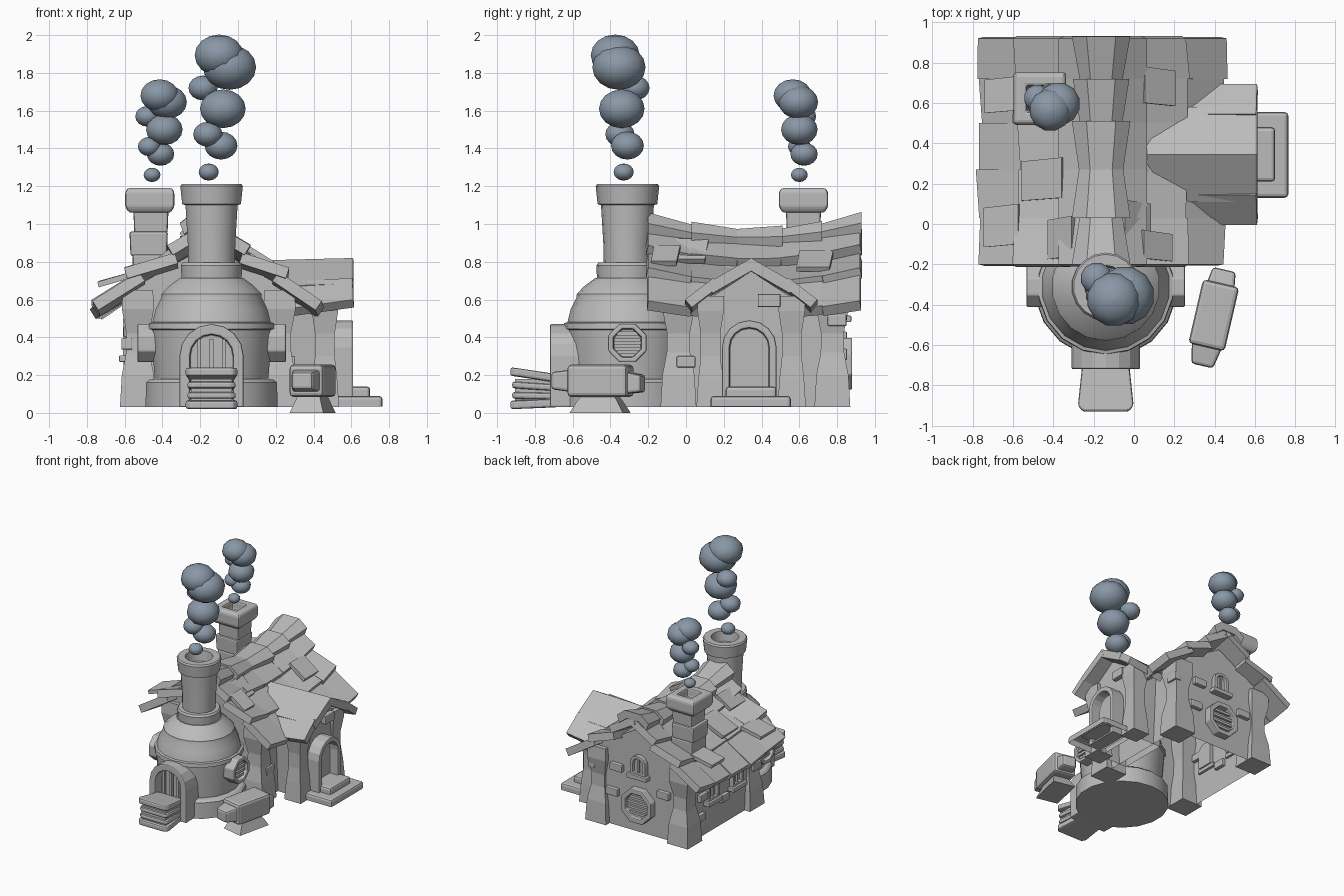
import bpy, bmesh, math, random
from mathutils import Vector, Matrix

if "Cube" in bpy.data.objects:
    bpy.data.objects.remove(bpy.data.objects["Cube"])

random.seed(4)
CX = -0.155  # ridge line of the house


def material(name, col):
    m = bpy.data.materials.new(name)
    m.diffuse_color = (*col, 1)
    m.use_nodes = True
    m.node_tree.nodes["Principled BSDF"].inputs["Base Color"].default_value = m.diffuse_color
    return m


STONE = material("stone grey", (0.50, 0.50, 0.50))
SMOKE = material("smoke blue grey", (0.25, 0.31, 0.38))


def make(name, verts, faces, bevel=0, smooth=None, mat=STONE, mtx=None, hollow=False):
    me = bpy.data.meshes.new(name)
    me.from_pydata([tuple(v) for v in verts], [], faces)
    bm = bmesh.new()
    bm.from_mesh(me)
    bmesh.ops.recalc_face_normals(bm, faces=bm.faces)
    if hollow:  # leave the underside open
        bmesh.ops.delete(bm, geom=[f for f in bm.faces if f.normal.z < -.9], context='FACES')
    bm.to_mesh(me)
    bm.free()
    me.materials.append(mat)
    ob = bpy.data.objects.new(name, me)
    bpy.context.collection.objects.link(ob)
    if mtx:
        ob.matrix_world = mtx
    if bevel:
        b = ob.modifiers.new("bevel", 'BEVEL')
        b.width, b.segments, b.limit_method = bevel, 2, 'ANGLE'
    if smooth:
        bpy.ops.object.select_all(action='DESELECT')
        ob.select_set(True)
        bpy.context.view_layer.objects.active = ob
        bpy.ops.object.shade_smooth_by_angle(angle=math.radians(smooth))
    return ob


def loft(name, rings, **kw):
    n, k = len(rings[0]), len(rings)
    faces = [(i * n + j, i * n + (j + 1) % n, (i + 1) * n + (j + 1) % n, (i + 1) * n + j)
             for i in range(k - 1) for j in range(n)]
    faces += [tuple(range(n)), tuple(range((k - 1) * n, k * n))]
    return make(name, [p for r in rings for p in r], faces, **kw)


def tower(name, c, prof, n=4, **kw):
    """Stack of n-sided rings given as (radius, z); four sides means squares."""
    f = math.sqrt(2) if n == 4 else 1
    return loft(name, [[(c[0] + r * f * math.cos(2 * math.pi * (j + .5) / n),
                         c[1] + r * f * math.sin(2 * math.pi * (j + .5) / n), z)
                        for j in range(n)] for r, z in prof], **kw)


def box(name, lo, hi, bevel=0.0, mtx=None, **kw):
    q = lambda z: [(lo[0], lo[1], z), (hi[0], lo[1], z), (hi[0], hi[1], z), (lo[0], hi[1], z)]
    return loft(name, [q(lo[2]), q(hi[2])], bevel=bevel, mtx=mtx, **kw)


def slab(name, a0, a1, b1, b0, t):
    """Plank whose top is the given quad, thickened downwards."""
    top = [Vector(p) for p in (a0, a1, b1, b0)]
    n = (top[2] - top[0]).cross(top[3] - top[1]).normalized()
    if n.z < 0:
        n = -n
    return loft(name, [top, [p - n * t for p in top]])


def place(x, y, z, facing):
    return Matrix.Translation((x, y, z)) @ Matrix.Rotation(math.radians(facing), 4, 'Z')


def ring(name, outer, inner, depth, mtx, back=0.0, bevel=0.008):
    """Frame facing local -y with a recessed panel."""
    pts = lambda o, y: [(u, y, v) for u, v in o]
    recess = -max(0.008, depth * 0.3)
    loft(name, [pts(outer, back), pts(outer, -depth), pts(inner, -depth), pts(inner, recess)],
         bevel=bevel, mtx=mtx)


def arch(w, h, inset=0.0, base=0.0):
    r = w / 2 - inset
    zc = h - w / 2
    return [(-r, base)] + [(-r * math.cos(math.pi * i / 8), zc + r * math.sin(math.pi * i / 8))
                           for i in range(9)] + [(r, base)]


def round_window(name, mtx, r):
    o = [(math.cos(math.pi * (i + .5) / 4), math.sin(math.pi * (i + .5) / 4)) for i in range(8)]
    ring(name, [(u * r, v * r) for u, v in o], [(u * r * .72, v * r * .72) for u, v in o], 0.055, mtx, 0.05)
    for i in range(4):
        z = r * (-0.45 + 0.3 * i)
        w = r * (0.5 if i in (0, 3) else 0.64)
        box(name + "_slat", (-w, -0.035, z - .009), (w, 0, z + .011), mtx=mtx)


def arch_window(name, mtx, w, h):
    ring(name, arch(w, h), arch(w, h, .025, .02), 0.035, mtx, 0.03, 0.005)
    box(name + "_bar", (-.006, -.025, 0), (.006, 0, h - .02), mtx=mtx)
    box(name + "_sill", (-w * .65, -0.055, -.03), (w * .65, 0.02, 0.005), 0.006, mtx)


def brick(mtx, w=0.1, h=0.06):
    box("wall_brick", (-w / 2, -.028, -h / 2), (w / 2, .03, h / 2), 0.007, mtx)


# house walls with gables, open underneath
gable = [(-.42, .03), (.42, .03), (.42, .65), (0, .89), (-.42, .65)]
loft("house_walls", [[(CX + d, y, z) for d, z in gable] for y in (-.09, .82)], hollow=True)
PILLAR = [(.095, .03), (.085, .2), (.062, .32), (.06, .42), (.085, .55), (.08, .65)]
for s in (-1, 1):
    for y in (-.04, .775):
        tower("corner_pillar", (CX + s * .375, y), PILLAR)

# main roof: sagging courses of planks, each tucked under the one above
YS = [-.2, .03, .27, .5, .72, .92]
sag = lambda y: -.03 + .075 * ((y - .36) / .56) ** 2
COURSES = [((0, .97), (.22, .84)), ((.18, .8), (.43, .72)), ((.37, .715), (.61, .56))]
for s in (-1, 1):
    for ci, ((d0, z0), (d1, z1)) in enumerate(COURSES):
        for y0, y1 in zip(YS, YS[1:]):
            j, e = random.uniform(0, .008), random.uniform(-.02, .015) if ci else 0
            k = .7 if ci == 2 else 1
            f = random.uniform(-.01, .01) if ci else 0
            slab("roof_plank", (CX + s * d0, y0, z0 + k * sag(y0) + j), (CX + s * (d1 + e + f), y0, z1 + k * sag(y0) + j),
                 (CX + s * (d1 + e - f), y1, z1 + k * sag(y1) + j), (CX + s * d0, y1, z0 + k * sag(y1) + j), .06)

# flared ridge caps
for y0, w0, y1, w1 in [(-.2, .145, .04, .105), (.03, .145, .27, .11), (.27, .11, .51, .145),
                       (.5, .105, .72, .14), (.71, .105, .93, .145)]:
    sec = lambda y, w: [(CX - .008 + a * w, y, 1.0 + sag(y) + b * w + (w - .105) * .4) for a, b in
                        [(-1, -.4), (-.5, 0), (.5, 0), (1, -.4), (.85, -.8), (.4, -.45), (-.4, -.45), (-.85, -.8)]]
    loft("ridge_cap", [sec(y0, w0), sec(y1, w1)])


# loose shingles lying on the roof
def roof_z(d):
    for (d0, z0), (d1, z1) in COURSES:
        if d <= d1:
            return z0 + (z1 - z0) * (d - d0) / (d1 - d0)
    return .56 - (d - .61) * .3


for x, y, w, l in [(.13, .69, .15, .18), (-.46, .23, .2, .2), (-.65, .65, .18, .17), (-.66, 0, .17, .2),
                   (.02, .02, .13, .2), (-.37, -.06, .12, .2), (.12, -.1, .14, .14)]:
    s = 1 if x > CX else -1
    d = abs(x - CX)
    za = roof_z(d - w / 2) + (sag(y) if d < .4 else 0) + .02
    zb = za - .05 if d > .4 else roof_z(d + w / 2) + sag(y) + .035
    xa, xb = x - s * w / 2, x + s * w / 2
    slab("loose_shingle", (xa, y - l / 2, za), (xb, y - l / 2 - .015, zb), (xb, y + l / 2 - .02, zb), (xa, y + l / 2, za), .03)

# side porch
PY = .345
loft("porch_walls", [[(x, PY + d, z) for d, z in [(-.2, .03), (.2, .03), (.23, .6), (0, .75), (-.23, .6)]]
                     for x in (.2, .5)], hollow=True)
for s in (-1, 1):
    tower("porch_pillar", (.46, PY + s * .215),
          [(.075, .03), (.065, .18), (.052, .3), (.052, .42), (.07, .54), (.07, .62)])
    slab("porch_roof_upper", (.03, PY, .805), (.2, PY + s * .235, .67), (.61, PY + s * .235, .685), (.61, PY, .82), .06)
    slab("porch_roof_lower", (.24, PY + s * .2, .69), (.29, PY + s * .35, .555),
         (.61, PY + s * .35, .6), (.605, PY + s * .2, .715), .055)
door = place(.5, PY - .01, .04, 90)
ring("porch_door_frame", arch(.29, .45), arch(.29, .45, .04, .02), .11, door)
box("door_step_low", (.45, .13, .035), (.765, .555, .09), .018, hollow=True)
box("door_step_high", (.45, .21, .08), (.70, .48, .14), .018, hollow=True)

# forge furnace
FX, FY = -.14, -.31
tower("forge_body", (FX, FY),
      [(.355, .03), (.352, .16), (.335, .175), (.305, .18), (.315, .3), (.325, .44), (.338, .445), (.335, .475),
       (.318, .48), (.3, .55), (.27, .61), (.268, .63), (.23, .67), (.17, .715)], n=18, smooth=30)
tower("forge_collar", (FX, FY), [(.16, .69), (.165, .78), (.155, .795), (.12, .797)], n=18, smooth=30)
tower("forge_chimney", (FX, FY),
      [(.125, .78), (.128, .9), (.14, 1.1), (.158, 1.105), (.168, 1.2), (.16, 1.212), (.105, 1.212), (.095, 1.13)],
      n=18, smooth=30)
mouth = place(FX, -.6, .03, 0)
ring("forge_mouth", arch(.34, .44), arch(.34, .44, .055, .02), .12, mouth, .1)
for u in (-.065, 0, .065):
    box("forge_grate_bar", (u - .01, -.085, 0), (u + .01, -.06, .36), mtx=mouth)
round_window("forge_round_window_right", place(FX + .338, FY, .37, 90), .11)
round_window("forge_round_window_left", place(FX - .338, FY, .37, -90), .11)

# bellows: thick rounded boards with pleats between
for i in range(4):
    zf, zb = (.02, .075, .13, .195)[i], (.03, .07, .115, .16)[i]
    t, g = (.045 if i in (0, 3) else .035), (0 if i in (0, 3) else .01)
    q = lambda dz: [(FX - .115 + g, -.93 + g, zf + dz), (FX + .115 - g, -.93 + g, zf + dz),
                    (FX + .138 - g, -.9, zf + dz), (FX + .115, -.68, zb + dz),
                    (FX - .115, -.68, zb + dz), (FX - .138 + g, -.9, zf + dz)]
    loft("bellows_board", [q(0), q(t)], bevel=.012)
box("bellows_core", (FX - .108, -.905, .03), (FX + .108, -.68, .18))

# anvil
A = place(.395, -.455, 0, -13)
loft("anvil_base", [[(u * a, v * b, z) for u, v in ((-1, -1), (1, -1), (1, 1), (-1, 1))]
                    for a, b, z in ((.092, .145, 0), (.07, .11, .06), (.06, .09, .09))], mtx=A)
box("anvil_body", (-.092, -.16, .085), (.092, .165, .255), .02, A)
xz = lambda y, w, a, b: [(-w, y, a), (w, y, a), (w, y, b), (-w, y, b)]
loft("anvil_horn", [xz(-.14, .078, .11, .23), xz(-.255, .055, .125, .215)], bevel=.015, mtx=A)
loft("anvil_heel", [xz(.14, .072, .1, .22), xz(.235, .058, .11, .2)], bevel=.015, mtx=A)

# stone chimney of stacked blocks with a hollow cap
CH = (-.467, .622)
for i, (r, z0, z1) in enumerate([(.092, .6, .84), (.096, .83, .96), (.088, .95, 1.08)]):
    tower("chimney_block", (CH[0] + .006 * (-1) ** i, CH[1]), [(r, z0), (r * 1.06, z1)], bevel=.012)
tower("chimney_cap", CH, [(.11, 1.06), (.13, 1.09), (.13, 1.17), (.118, 1.19), (.065, 1.19), (.06, 1.12)], bevel=.012)

# windows and bricks on the walls
round_window("back_round_window", place(CX, .825, .26, 180), .148)
arch_window("back_arch_window", place(CX, .82, .51, 180), .14, .16)
for y in (.18, .5):
    arch_window("side_arch_window", place(CX - .42, y, .3, -90), .14, .2)
for x, z in [(-.38, .4), (.05, .52), (.09, .31)]:
    brick(place(x, .825, z, 180), .11)
for y, z in [(.08, .43), (.34, .47), (.62, .36), (.34, .25), (.65, .2)]:
    brick(place(CX - .422, y, z, -90))
for x, y, z, a in [(CX + .43, 0, .27, 90), (CX + .43, .8, .49, 90), (CX - .435, -.06, .365, -90)]:
    brick(place(x, y, z, a))
brick(place(.51, .44, .595, 90), .12, .07)

# smoke puffs
PUFFS = [(-.455, .6, 1.26, .046), (-.41, .625, 1.37, .075), (-.47, .6, 1.41, .062), (-.39, .6, 1.5, .1),
         (-.48, .625, 1.57, .066), (-.375, .595, 1.645, .108), (-.415, .565, 1.68, .105),
         (-.155, -.33, 1.275, .055), (-.09, -.31, 1.415, .09), (-.16, -.35, 1.475, .08), (-.08, -.34, 1.61, .125),
         (-.185, -.27, 1.72, .08), (-.045, -.355, 1.83, .146), (-.1, -.375, 1.893, .134)]
for x, y, z, r in PUFFS:
    prof = [(r * math.sin(a), z + r * .82 * -math.cos(a)) for a in [math.pi * (i + .02) / 8.04 for i in range(9)]]
    tower("smoke_puff", (x, y), prof, n=12, smooth=60, mat=SMOKE)
